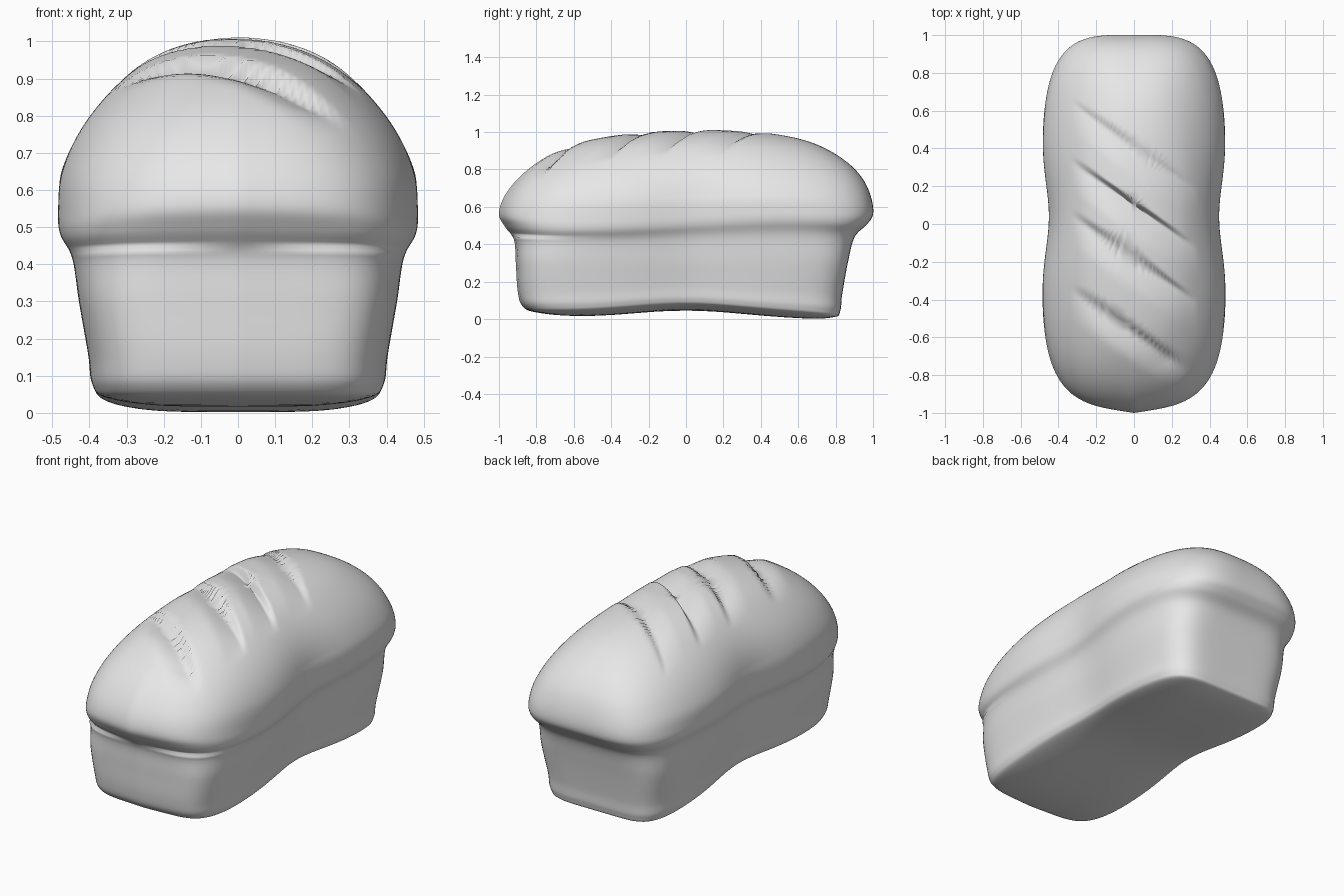
import bpy
import bmesh
from math import exp

cube = bpy.data.objects.get("Cube")
if cube:
    bpy.data.objects.remove(cube)

# Horizontal sections: height, half width, front y, back y, squareness
SECTIONS = [
    (0.00, 0.01, -0.02, 0.02, 3),
    (0.01, 0.22, -0.55, 0.60, 5),
    (0.035, 0.36, -0.80, 0.79, 6),
    (0.07, 0.395, -0.875, 0.825, 6),
    (0.15, 0.405, -0.90, 0.835, 6),
    (0.30, 0.43, -0.91, 0.865, 6),
    (0.43, 0.45, -0.92, 0.90, 5),
    (0.50, 0.483, -0.97, 0.965, 4.5),
    (0.56, 0.49, -1.00, 1.00, 4),
    (0.65, 0.483, -0.975, 0.99, 3.6),
    (0.75, 0.44, -0.90, 0.945, 3.3),
    (0.84, 0.375, -0.79, 0.86, 3),
    (0.92, 0.29, -0.64, 0.73, 2.7),
    (0.97, 0.205, -0.45, 0.58, 2.4),
    (1.00, 0.11, -0.20, 0.38, 2.2),
    (1.012, 0.01, 0.08, 0.12, 2),
]
STEPS = 6

# Diagonal cuts in the crust: y on the centre line, depth
CUTS = [(-0.57, 0.055), (-0.18, 0.05), (0.10, 0.05), (0.41, 0.03)]
CUT_SLOPE = -0.7


def blend(a, b, c, d, t):
    """Smooth curve through b and c."""
    return 0.5 * (2 * b + (c - a) * t + (2 * a - 5 * b + 4 * c - d) * t * t
                  + (3 * b - a - 3 * c + d) * t ** 3)


def smooth_sections():
    last = len(SECTIONS) - 1
    for i in range(last):
        near = [SECTIONS[min(max(i + k, 0), last)] for k in (-1, 0, 1, 2)]
        for s in range(STEPS):
            yield [blend(*vals, s / STEPS) for vals in zip(*near)]
    yield list(SECTIONS[last])


def square_loop(nx, ny):
    """Points evenly spaced round a unit square."""
    a = [(-1 + 2 * i / nx, -1) for i in range(nx)]
    b = [(1, -1 + 2 * i / ny) for i in range(ny)]
    return a + b + [(-x, -y) for x, y in a + b]


def cut_depth(x, y):
    fade = max(0, 1 - (x / 0.33) ** 2)
    total = 0
    for y0, depth in CUTS:
        d = y - y0 - CUT_SLOPE * x
        if -0.16 < d <= 0:
            total += depth * (1 + d / 0.16) ** 1.3
        elif 0 < d < 0.03:
            total += depth * (1 - d / 0.03)
    return total * fade


def loaf_point(u, v, section):
    z, width, front, back, n = section
    r = (abs(u) ** n + abs(v) ** n) ** (1 / n)
    x = width * u / r
    y = (front + back) / 2 + (back - front) / 2 * v / r
    # Pointed front end and pinched waist
    if y < 0:
        y *= 1 - (0.15 if z > 0.45 else 0.06) * abs(x)
    x *= 1 - 0.08 * exp(-((y - 0.04) / 0.25) ** 2) * min(1, max(0, (1 - z) * 3))
    # Sloping crust seam
    height = z + 0.06 * y * (1 - y * y) * exp(-((z - 0.52) / 0.12) ** 2)
    # Arched underside, lower at the back
    low = max(0, 1 - z / 0.3)
    height += low * 0.045 * exp(-(y / 0.4) ** 2)
    if y > 0:
        height -= low * 0.03 * (y / 0.8) ** 4
    if z > 0.75:
        height -= cut_depth(x, y) * min(1, (z - 0.75) * 10)
    return x, y, max(0, height)


# Loaf body lofted through the sections
bm = bmesh.new()
loop = square_loop(36, 84)
rings = [[bm.verts.new(loaf_point(u, v, s)) for u, v in loop]
         for s in smooth_sections()]
count = len(loop)
for lower, upper in zip(rings, rings[1:]):
    for i in range(count):
        j = (i + 1) % count
        bm.faces.new((lower[i], lower[j], upper[j], upper[i]))
bm.faces.new(rings[0][::-1])
bm.faces.new(rings[-1])
for f in bm.faces:
    f.smooth = True
bmesh.ops.recalc_face_normals(bm, faces=bm.faces[:])

mesh = bpy.data.meshes.new("bread_loaf")
bm.to_mesh(mesh)
bm.free()
loaf = bpy.data.objects.new("bread_loaf", mesh)
bpy.context.collection.objects.link(loaf)

# Plain crust colour
grey = bpy.data.materials.new("light_grey")
grey.use_nodes = True
grey.diffuse_color = (0.8, 0.8, 0.8, 1)
grey.node_tree.nodes["Principled BSDF"].inputs["Base Color"].default_value = (0.8, 0.8, 0.8, 1)
mesh.materials.append(grey)
